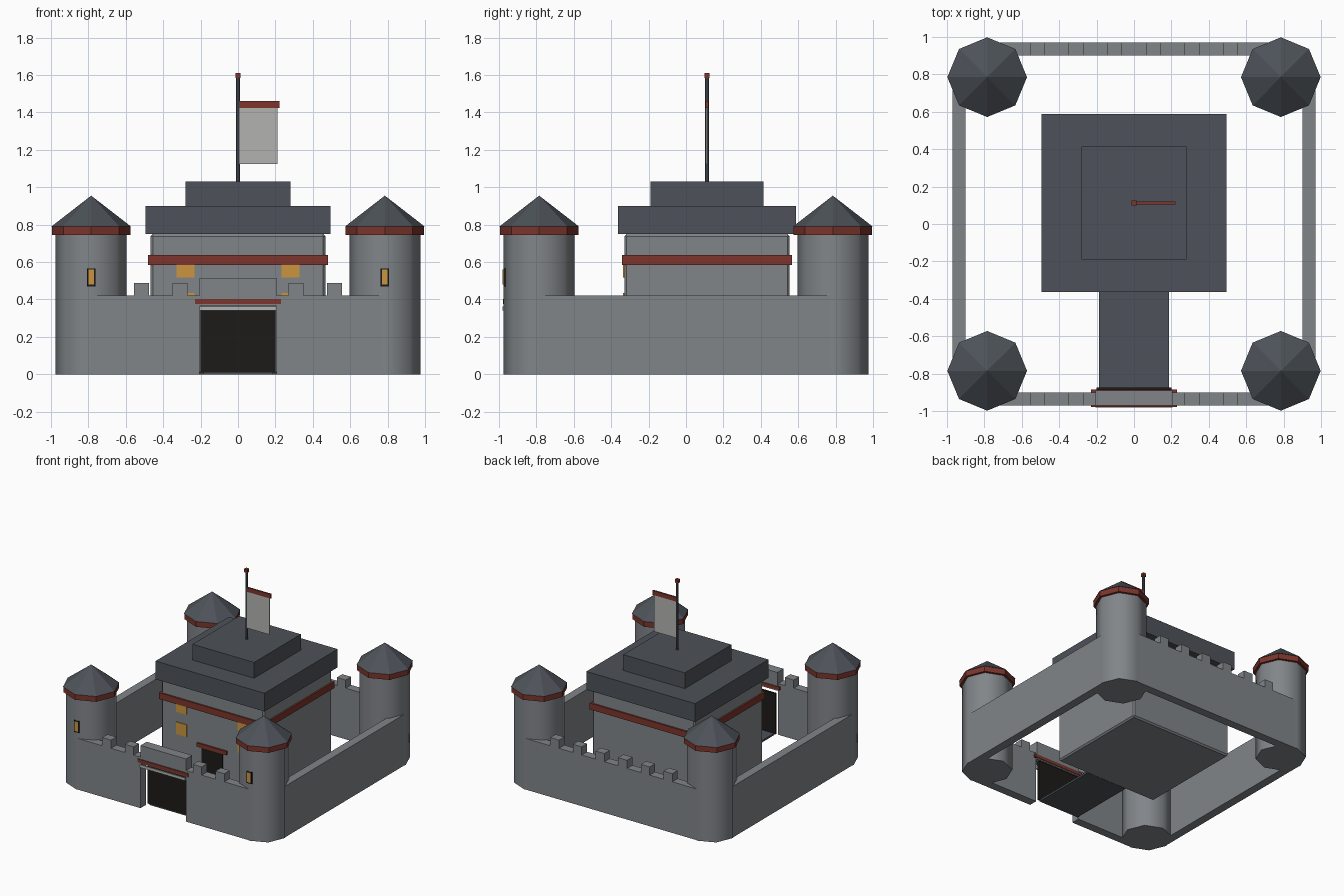
import bpy, bmesh
from math import radians

if "Cube" in bpy.data.objects:
    bpy.data.objects.remove(bpy.data.objects["Cube"])


def material(name, rgb):
    m = bpy.data.materials.new(name)
    m.diffuse_color = (*rgb, 1)
    m.use_nodes = True
    m.node_tree.nodes["Principled BSDF"].inputs["Base Color"].default_value = m.diffuse_color
    return m


STONE = material("stone", (0.22, 0.235, 0.25))
SLATE = material("slate", (0.075, 0.085, 0.10))
RED = material("red_trim", (0.20, 0.035, 0.025))
DARK = material("dark_wood", (0.012, 0.011, 0.009))
GOLD = material("lit_window", (0.60, 0.30, 0.05))
PALE = material("pale_cloth", (0.45, 0.45, 0.44))


def box(name, x0, x1, y0, y1, z0, z1, mat, bevel=0):
    """Box given by its limits on each axis."""
    bm = bmesh.new()
    bmesh.ops.create_cube(bm, size=1)
    for v in bm.verts:
        v.co.x = x1 if v.co.x > 0 else x0
        v.co.y = y1 if v.co.y > 0 else y0
        v.co.z = z1 if v.co.z > 0 else z0
    me = bpy.data.meshes.new(name)
    bm.to_mesh(me)
    bm.free()
    me.materials.append(mat)
    ob = bpy.data.objects.new(name, me)
    bpy.context.collection.objects.link(ob)
    if bevel:
        mod = ob.modifiers.new("bevel", 'BEVEL')
        mod.width = bevel
        mod.segments = 1
    return ob


def prism(name, x, y, z0, z1, r0, r1, mat, sides=8, smooth=False):
    """Upright prism or cone."""
    bpy.ops.mesh.primitive_cone_add(vertices=sides, radius1=r0, radius2=r1,
                                    depth=z1 - z0, location=(x, y, (z0 + z1) / 2))
    ob = bpy.context.object
    ob.name = name
    ob.data.materials.append(mat)
    if smooth:
        bpy.ops.object.shade_smooth_by_angle(angle=radians(60))
    return ob


T = 0.785                 # tower centre offset
W0, W1 = 0.90, 0.97       # inner and outer wall faces
WALL_H = 0.42

# Corner towers with red collar and pointed roof
for sx in (-1, 1):
    for sy in (-1, 1):
        x, y = sx * T, sy * T
        prism("tower_body", x, y, 0, 0.75, 0.19, 0.19, STONE, smooth=True)
        prism("tower_collar", x, y, 0.745, 0.79, 0.21, 0.21, RED)
        prism("tower_roof", x, y, 0.79, 0.955, 0.213, 0, SLATE)
    # Arrow slit on the front tower
    x = sx * T
    box("tower_window_frame", x - 0.022, x + 0.022, -0.977, -0.955, 0.47, 0.565, DARK)
    box("tower_window", x - 0.015, x + 0.015, -0.98, -0.955, 0.48, 0.56, GOLD)

# Curtain walls
for s in (-1, 1):
    a, b = sorted((s * W0, s * W1))
    box("side_wall", a, b, -T, T, 0, WALL_H, STONE)
    a, b = sorted((s * 0.207, s * T))
    box("front_wall", a, b, -W1, -W0, 0, WALL_H, STONE)
box("back_wall", -T, T, W0, W1, 0, WALL_H, STONE)

# Battlements, leaving room for the gate parapet at the front
for i in range(6):
    x = (i - 2.5) * 0.206
    box("back_merlon", x - 0.04, x + 0.04, W0, W1, WALL_H, 0.487, STONE)
    if i not in (2, 3):
        box("front_merlon", x - 0.04, x + 0.04, -W1, -W0, WALL_H, 0.487, STONE)

# Gate
box("gate_parapet", -0.207, 0.207, -W1, -0.89, 0.365, 0.515, STONE)
box("gate_trim", -0.23, 0.23, -0.978, -0.885, 0.375, 0.402, RED)
box("gate_bar", -0.207, 0.207, -0.982, -0.972, 0.34, 0.362, PALE)
box("gate_door", -0.2, 0.2, -0.89, -0.875, 0.01, 0.345, DARK)
box("path", -0.187, 0.187, -0.885, -0.32, 0, 0.015, SLATE)

# Keep
CY = 0.112
box("keep_body", -0.467, 0.467, CY - 0.442, CY + 0.442, 0, 0.75, STONE, bevel=0.012)
box("keep_band", -0.48, 0.48, CY - 0.455, CY + 0.455, 0.585, 0.637, RED)
box("keep_lower_roof", -0.495, 0.495, CY - 0.475, CY + 0.475, 0.75, 0.90, SLATE)
box("keep_upper_roof", -0.28, 0.28, CY - 0.303, CY + 0.303, 0.90, 1.03, SLATE)
for s in (-1, 1):
    for z in (0.335, 0.518):
        box("keep_window", s * 0.28 - 0.048, s * 0.28 + 0.048, -0.337, -0.32, z, z + 0.1, GOLD)
box("keep_door", -0.095, 0.095, -0.337, -0.32, 0.01, 0.29, DARK)
box("keep_door_lintel", -0.135, 0.135, -0.345, -0.32, 0.287, 0.317, RED)

# Flag
prism("flag_pole", 0, CY, 1.03, 1.59, 0.01, 0.01, SLATE)
box("pole_finial", -0.014, 0.014, CY - 0.014, CY + 0.014, 1.583, 1.61, RED)
box("flag_cloth", 0.008, 0.21, CY - 0.004, CY + 0.004, 1.125, 1.43, PALE)
box("flag_top_bar", 0.005, 0.222, CY - 0.007, CY + 0.007, 1.425, 1.46, RED)
